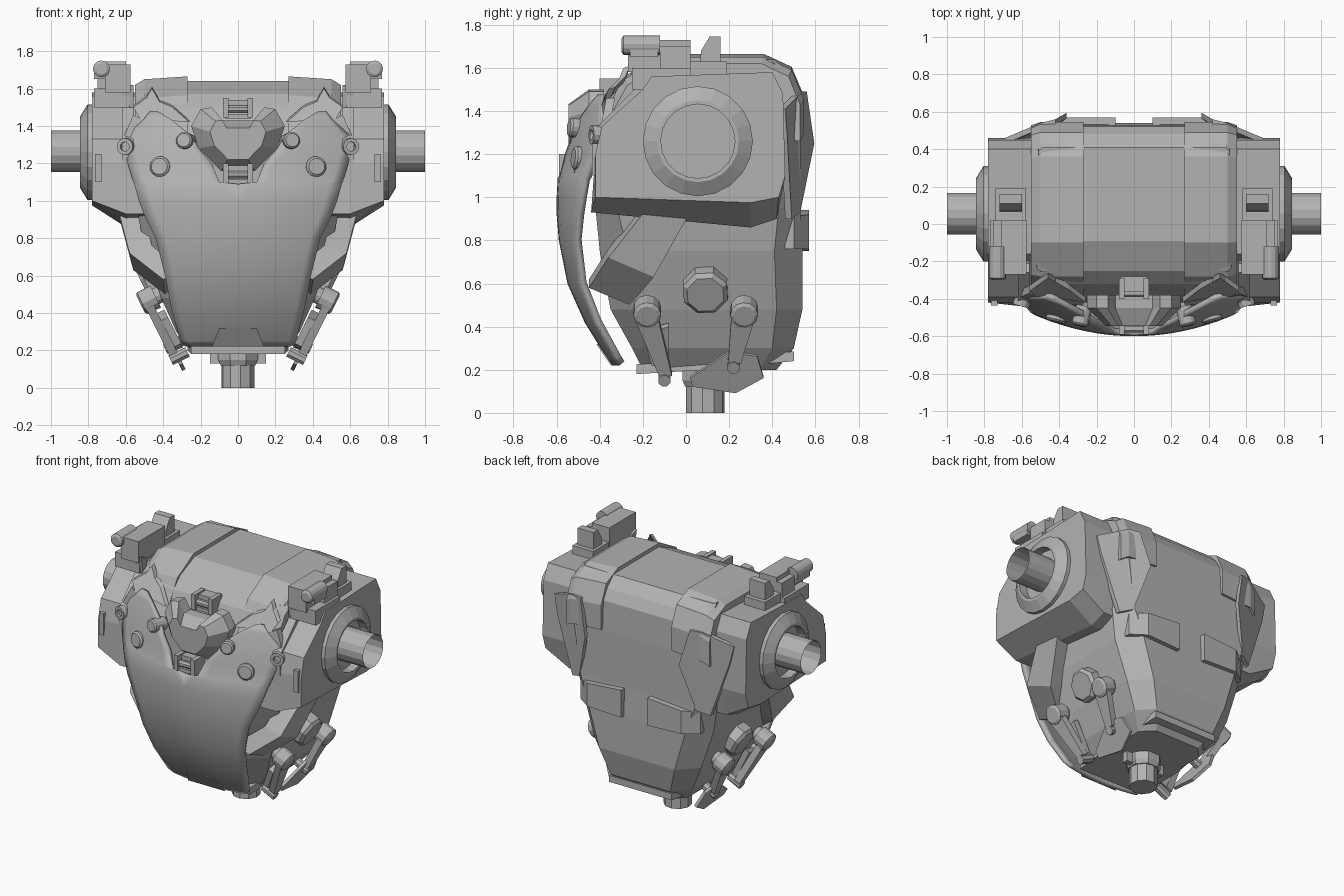
import bpy, bmesh, math
from mathutils import Vector

if "Cube" in bpy.data.objects:
    bpy.data.objects.remove(bpy.data.objects["Cube"])

GREY = (0.45, 0.45, 0.45, 1)
mat = bpy.data.materials.new("plain grey")
mat.use_nodes = True
mat.diffuse_color = GREY
mat.node_tree.nodes["Principled BSDF"].inputs["Base Color"].default_value = GREY


def make(name, verts, faces, mirror=True, fix=True):
    me = bpy.data.meshes.new(name)
    me.from_pydata([tuple(v) for v in verts], [], faces)
    me.materials.append(mat)
    if fix:
        bm = bmesh.new()
        bm.from_mesh(me)
        bmesh.ops.recalc_face_normals(bm, faces=bm.faces)
        bm.to_mesh(me)
        bm.free()
    ob = bpy.data.objects.new(name, me)
    bpy.context.collection.objects.link(ob)
    if mirror:
        ob.modifiers.new("Mirror", "MIRROR").merge_threshold = 0.001
    return ob


def loft(name, rings, mirror=True, cap=True):
    n = len(rings[0])
    verts = [p for r in rings for p in r]
    faces = [(i * n + j, i * n + (j + 1) % n, (i + 1) * n + (j + 1) % n, (i + 1) * n + j)
             for i in range(len(rings) - 1) for j in range(n)]
    if cap:
        faces += [tuple(range(n)), tuple(range(len(verts) - n, len(verts)))]
    return make(name, verts, faces, mirror)


def plate(name, pts, push, mirror=True):
    pts, push = [Vector(p) for p in pts], Vector(push)
    return loft(name, [pts, [p + push for p in pts]], mirror)


def lathe(name, origin, axis, profile, n=12, mirror=True, cap=True):
    # profile holds (distance along axis, radius)
    axis = Vector(axis).normalized()
    side = axis.orthogonal().normalized()
    up = axis.cross(side)
    rings = []
    for d, r in profile:
        angles = [2 * math.pi * (k + 0.5) / n for k in range(n)]
        rings.append([Vector(origin) + axis * d + side * (r * math.cos(a)) + up * (r * math.sin(a))
                      for a in angles])
    return loft(name, rings, mirror, cap)


def box(name, lo, hi, mirror=True):
    (a, b, c), (d, e, f) = lo, hi
    return plate(name, [(a, b, c), (d, b, c), (d, e, c), (a, e, c)], (0, 0, f - c), mirror)


# Central hull: chamfered sections stacked in height
def section(z, hx, front, back, c):
    half = [(hx - c, front), (hx, front + c), (hx, back - c), (hx - c, back)]
    return [(x, y, z) for x, y in half] + [(-x, y, z) for x, y in reversed(half)]

loft("hull", [section(*s) for s in (
    (.2, .25, -.2, .42, .08), (.3, .33, -.25, .5, .1), (.48, .41, -.35, .54, .12),
    (.75, .5, -.4, .54, .13), (.95, .54, -.42, .53, .1), (1.3, .54, -.41, .53, .05),
    (1.5, .53, -.32, .52, .03), (1.57, .52, -.25, .48, .02), (1.64, .51, -.09, .41, .02))], False)

# Raised bands over the hull shoulders
band = [(-.43, 1.3), (-.28, 1.56), (-.1, 1.66), (.36, 1.66), (.49, 1.6), (.545, 1.47),
        (.545, 1.3), (.4, 1.3), (.3, 1.5), (-.2, 1.5)]
loft("shoulder_band", [[(.27, y, z + .005) for y, z in band], [(.5, y, z - .01) for y, z in band],
                       [(.55, y * .97, z - .04) for y, z in band]])

# Shoulder pods with slanted undersides
pod = [(-.42, 1.0), (-.42, 1.2), (-.39, 1.33), (-.2, 1.5), (-.16, 1.56), (.4, 1.58),
       (.45, 1.48), (.46, 1.1), (.43, 1.0), (.3, .975)]
under = [(-.44, .93)] + pod[1:8] + [(.42, .9), (.3, .86)]
loft("shoulder_pod", [[(.46, y, z) for y, z in under], [(.6, y, z) for y, z in under],
                      [(.78, y, z) for y, z in pod]])
plate("pod_front_trim", [(.62, -.43, 1.0), (.62, -.42, 1.32), (.62, -.24, 1.5), (.62, -.26, 1.62),
                         (.62, -.21, 1.6), (.62, -.19, 1.47), (.62, -.37, 1.3), (.62, -.37, 1.0)],
      (-.06, 0, 0))
box("pod_front_slat", (.73, -.435, 1.1), (.765, -.4, 1.25))

# Arm sockets and open shafts
lathe("arm_socket", (0, .055, 1.26), (1, 0, 0),
      [(.74, .255), (.805, .255), (.845, .19), (.845, .172), (.785, .172)], 20)
lathe("arm_shaft", (0, .055, 1.265), (1, 0, 0), [(.78, .112), (1.0, .112)], 16, cap=False)

# Curved chest shield: height, inner edge, outer edge, depth
rows = [(.22, 0, .28, -.34), (.25, 0, .31, -.365), (.42, 0, .355, -.47), (.6, 0, .39, -.55),
        (.8, 0, .44, -.59), (.92, 0, .5, -.6), (1.0, 0, .53, -.6), (1.09, 0, .555, -.595),
        (1.1, .1, .56, -.59), (1.2, .14, .59, -.57), (1.28, .21, .61, -.55),
        (1.35, .25, .6, -.53), (1.43, .35, .51, -.5), (1.48, .43, .47, -.48)]
COLS = 8

def shield_y(x, y0):
    return y0 + .4 * x * x

verts, faces = [], []
for i, (z, a, b, y0) in enumerate(rows):
    for j in range(COLS + 1):
        x = a + (b - a) * j / COLS
        verts.append((x, shield_y(x, y0), z))
        if i and j:
            k = i * (COLS + 1) + j
            faces.append((k - COLS - 2, k - COLS - 1, k, k - 1))
shield = make("chest_shield", verts, faces, fix=False)
solid = shield.modifiers.new("Thickness", "SOLIDIFY")
solid.thickness, solid.offset = .03, -1
bpy.context.view_layer.objects.active = shield
shield.select_set(True)
bpy.ops.object.shade_smooth_by_angle(angle=math.radians(35))
shield.select_set(False)
plate("shield_lower_tab", [(-.14, -.34, .22), (.14, -.34, .22), (.1, -.408, .32), (-.1, -.408, .32)],
      (0, -.008, 0), False)

# Shield bolts and side eyelets
for name, x, y, z, r in (("upper_bolt", .28, -.5, 1.32, .045), ("lower_bolt", .41, -.48, 1.18, .055)):
    lathe(name, (x, y, z), (.25, -1, .1), [(-.06, r), (.035, r), (.045, r * .8)], 14)
plate("bolt_tab", [(.39, -.52, 1.15), (.41, -.52, 1.1), (.43, -.515, 1.15)], (0, .02, 0))
lathe("eyelet", (.6, -.42, 1.29), (.3, -1, 0),
      [(-.04, .045), (.02, .045), (.02, .025), (-.02, .025)], 12)

# Layered collar wings behind the shield
plate("collar_wing", [(.26, -.42, 1.42), (.38, -.4, 1.43), (.5, -.4, 1.4), (.56, -.36, 1.5), (.49, -.31, 1.55),
                      (.46, -.29, 1.6), (.42, -.31, 1.53), (.35, -.35, 1.5)], (0, .03, .01))
plate("collar_side", [(.5, -.43, 1.0), (.6, -.42, 1.05), (.63, -.4, 1.3), (.56, -.37, 1.46),
                      (.48, -.4, 1.42)], (0, .04, 0))

# Faceted centre piece set in the shield notch
gem = [(.1, 1.43), (.14, 1.5), (.2, 1.49), (.25, 1.4), (.21, 1.28), (.09, 1.16)]
outline = gem + [(-x, z) for x, z in reversed(gem)]
loft("centre_piece", [[(x, -.38, z) for x, z in outline],
                      [(x, -.45, z) for x, z in outline],
                      [(x * .6, -.545, 1.32 + (z - 1.32) * .62) for x, z in outline]], False)

# Hinges above and below the centre piece
for label, y, z in (("upper", -.37, 1.49), ("lower", -.56, 1.14)):
    lathe(label + "_hinge_pin", (-.08, y, z), (1, 0, 0), [(0, .022), (.16, .022)], 8, False)
    box(label + "_hinge_arm", (.05, y - .03, z - .045), (.08, y + .08, z + .06))
    box(label + "_hinge_leaf", (-.07, y - .015, z - .05), (.07, y + .05, z - .025), False)
    box(label + "_hinge_back", (-.07, y + .01, z + .02), (.07, y + .09, z + .05), False)

# Sensor blocks on the shoulders
box("sensor_base", (.58, -.25, 1.5), (.77, .02, 1.6))
box("sensor_body", (.575, -.27, 1.58), (.71, .02, 1.73))
box("sensor_step", (.6, -.12, 1.58), (.75, .02, 1.7))
lathe("sensor_tube", (.73, -.3, 1.705), (0, 1, 0), [(0, .03), (.01, .045), (.18, .045)], 14)
box("sensor_tube_mount", (.69, -.26, 1.65), (.77, -.13, 1.72))
plate("sensor_fin", [(.6, .06, 1.55), (.6, .07, 1.68), (.6, .11, 1.745), (.6, .16, 1.745), (.6, .16, 1.55)],
      (.12, 0, 0))
box("sensor_foot", (.58, .02, 1.55), (.74, .19, 1.63))

# Back flaps and pads
flap = [(.36, .595, 1.25), (.42, .56, 1.49), (.5, .54, 1.49), (.69, .46, 1.41), (.66, .47, 1.28),
        (.53, .49, .9), (.45, .53, .93)]
plate("back_flap", flap, (0, -.03, 0))
plate("back_pad", [(.1, .53, .75), (.36, .53, .76), (.36, .53, .92), (.1, .53, .94)], (0, .04, 0))
plate("back_pad_wrap", [(.36, .57, .76), (.46, .5, .76), (.46, .5, .91), (.36, .57, .92)], (0, -.04, 0))

# Side braces folding under the pods
brace = [[(.64, -.18, .95), (.64, .02, .93)], [(.58, -.36, .72), (.56, -.15, .63)],
         [(.4, -.45, .58), (.39, -.26, .5)]]
loft("side_brace", [[a, b, (b[0] - .12, b[1], b[2] + .04), (a[0] - .12, a[1], a[2] + .04)]
                    for a, b in brace])

# Side boss, pivots and lower linkages lie on a slanted plane
OUT = Vector((.9, 0, -.44))

def slant(y, z):
    return Vector((.47 + (z - .48) * .5, y, z))

lathe("side_boss", (.4, .09, .6), OUT, [(-.1, .11), (.1, .11), (.12, .09)], 8)
for label, y, foot_y, foot_z in (("front", -.18, -.1, .19), ("rear", .27, .22, .25)):
    lathe(label + "_pivot", slant(y, .475), OUT, [(-.12, .045), (-.03, .045), (-.03, .065), (.05, .065), (.06, .05)], 12)
    plate(label + "_link", [slant(y - .06, .46), slant(y + .05, .46), slant(foot_y + .035, foot_z),
                            slant(foot_y - .025, foot_z)], OUT * .045)
    lathe(label + "_foot_pin", slant(foot_y, foot_z - .02), OUT, [(-.05, .03), (.05, .03)], 8)
plate("link_web", [slant(-.2, .36), slant(-.08, .4), slant(-.08, .2), slant(-.16, .22)], -OUT * .04)
plate("lower_fin", [slant(*p) for p in ((.02, .17), (.2, .29), (.33, .27), (.36, .17), (.23, .1), (.03, .13))],
      OUT * .02)

# Base skirt and neck post
plate("base_skirt", [(-.25, -.23, .18), (.25, -.23, .18), (.27, .1, .2), (.24, .5, .24),
                     (-.24, .5, .24), (-.27, .1, .2)], (0, 0, .045), False)
lathe("post_collar", (0, .09, .12), (0, 0, 1), [(0, .1), (.03, .115), (.1, .115)], 8, False)
lathe("post", (0, .09, 0), (0, 0, 1), [(0, .09), (.2, .09)], 10, False)
box("post_rib", (.08, .07, .13), (.15, .11, .2))
